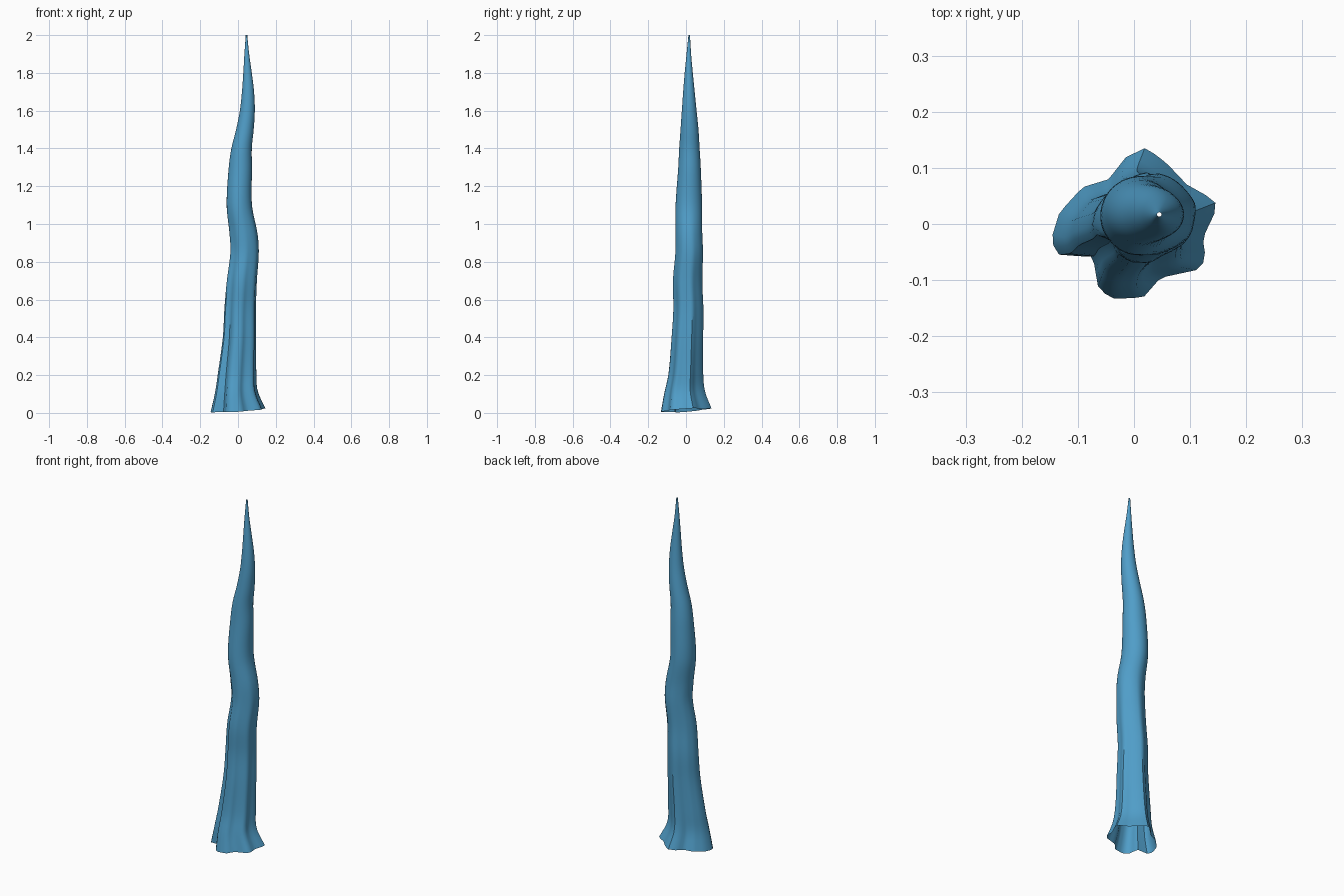
import bpy, bmesh, math
from mathutils import Vector

if "Cube" in bpy.data.objects:
    bpy.data.objects.remove(bpy.data.objects["Cube"])

SEGMENTS, RINGS = 48, 70

# Root outline at the ground, seen from above
OUTLINE = [(.145, .033), (.125, .05), (.09, .07), (.055, .108), (.02, .135),
           (-.015, .118), (-.045, .079), (-.09, .065), (-.13, .02), (-.145, -.03),
           (-.13, -.055), (-.072, -.058), (-.062, -.117), (-.035, -.132),
           (.015, -.13), (.045, -.095), (.113, -.08), (.123, -.06), (.118, -.025)]

# Height, x min, x max, y min, y max, strength of the root lobes
LEVELS = [(0, -.145, .145, -.133, .135, 1), (.1, -.122, .104, -.115, .1, .95),
          (.2, -.107, .097, -.093, .091, .85), (.4, -.08, .096, -.076, .091, .7),
          (.55, -.072, .095, -.067, .092, .6), (.7, -.059, .1, -.069, .086, .45),
          (.85, -.04, .11, -.056, .09, .25), (.95, -.045, .103, -.055, .086, .15),
          (1.1, -.06, .074, -.055, .085, .05), (1.3, -.049, .074, -.041, .078, 0),
          (1.4, -.035, .073, -.036, .072, 0), (1.5, -.01, .083, -.029, .066, 0),
          (1.6, .01, .089, -.022, .056, 0), (1.7, .021, .085, -.015, .046, 0),
          (1.8, .028, .073, -.007, .036, 0), (1.9, .034, .059, .003, .027, 0),
          (2.0, .041, .049, .013, .021, 0)]


def level_at(z):
    """Smoothly interpolate the level table."""
    i = max(k for k in range(len(LEVELS) - 1) if LEVELS[k][0] <= z)
    a, b = LEVELS[i], LEVELS[i + 1]
    p, q = LEVELS[max(i - 1, 0)], LEVELS[min(i + 2, len(LEVELS) - 1)]
    h = b[0] - a[0]
    t = (z - a[0]) / h
    out = []
    for k in range(1, 6):
        ma = (b[k] - p[k]) / (b[0] - p[0]) * h
        mb = (q[k] - a[k]) / (q[0] - a[0]) * h
        out.append((2*t**3 - 3*t*t + 1) * a[k] + (t**3 - 2*t*t + t) * ma
                   + (3*t*t - 2*t**3) * b[k] + (t**3 - t*t) * mb)
    return out


def root_point(angle):
    """Where a ray from the centre meets the root outline."""
    d = Vector((math.cos(angle), math.sin(angle)))
    best = .1
    for i, p in enumerate(OUTLINE):
        a, b = Vector(p), Vector(OUTLINE[(i + 1) % len(OUTLINE)])
        e = b - a
        den = d.cross(e)
        if abs(den) > 1e-9:
            r, s = a.cross(e) / den, a.cross(d) / den
            if r > 0 and -1e-6 <= s <= 1 + 1e-6:
                best = r
    return d * best


def fit(points, x0, x1, y0, y1):
    """Stretch a ring to the given bounds."""
    xs, ys = [p.x for p in points], [p.y for p in points]
    return [(x0 + (p.x - min(xs)) / (max(xs) - min(xs)) * (x1 - x0),
             y0 + (p.y - min(ys)) / (max(ys) - min(ys)) * (y1 - y0)) for p in points]


# Trunk: rings from lobed roots to a round pointed tip, open at both ends
angles = [2 * math.pi * i / SEGMENTS for i in range(SEGMENTS)]
roots = [root_point(a) for a in angles]
rounds = [Vector((math.cos(a), math.sin(a))) * .14 for a in angles]
bm = bmesh.new()
previous = None
for r in range(RINGS + 1):
    z = 2 * r / RINGS
    x0, x1, y0, y1, lobes = level_at(min(z, 1.9999))
    lobes = min(max(lobes, 0), 1)
    ring_points = fit([c.lerp(p, lobes) for c, p in zip(rounds, roots)], x0, x1, y0, y1)
    tilt = max(0, 1 - z / .5)
    ring = [bm.verts.new((x, y, z + tilt * max(0, .014 + .06 * x + .06 * y)))
            for x, y in ring_points]
    if previous:
        for i in range(SEGMENTS):
            j = (i + 1) % SEGMENTS
            bm.faces.new((previous[i], previous[j], ring[j], ring[i]))
    previous = ring
mesh = bpy.data.meshes.new("tree_trunk")
bm.to_mesh(mesh)
bm.free()
trunk = bpy.data.objects.new("tree_trunk", mesh)
bpy.context.collection.objects.link(trunk)
bpy.context.view_layer.objects.active = trunk
trunk.select_set(True)
bpy.ops.object.shade_smooth_by_angle(angle=math.radians(40))

# Blue surface colour
blue = bpy.data.materials.new("trunk_blue")
blue.diffuse_color = (.08, .34, .58, 1)
blue.use_nodes = True
blue.node_tree.nodes["Principled BSDF"].inputs["Base Color"].default_value = blue.diffuse_color
mesh.materials.append(blue)
